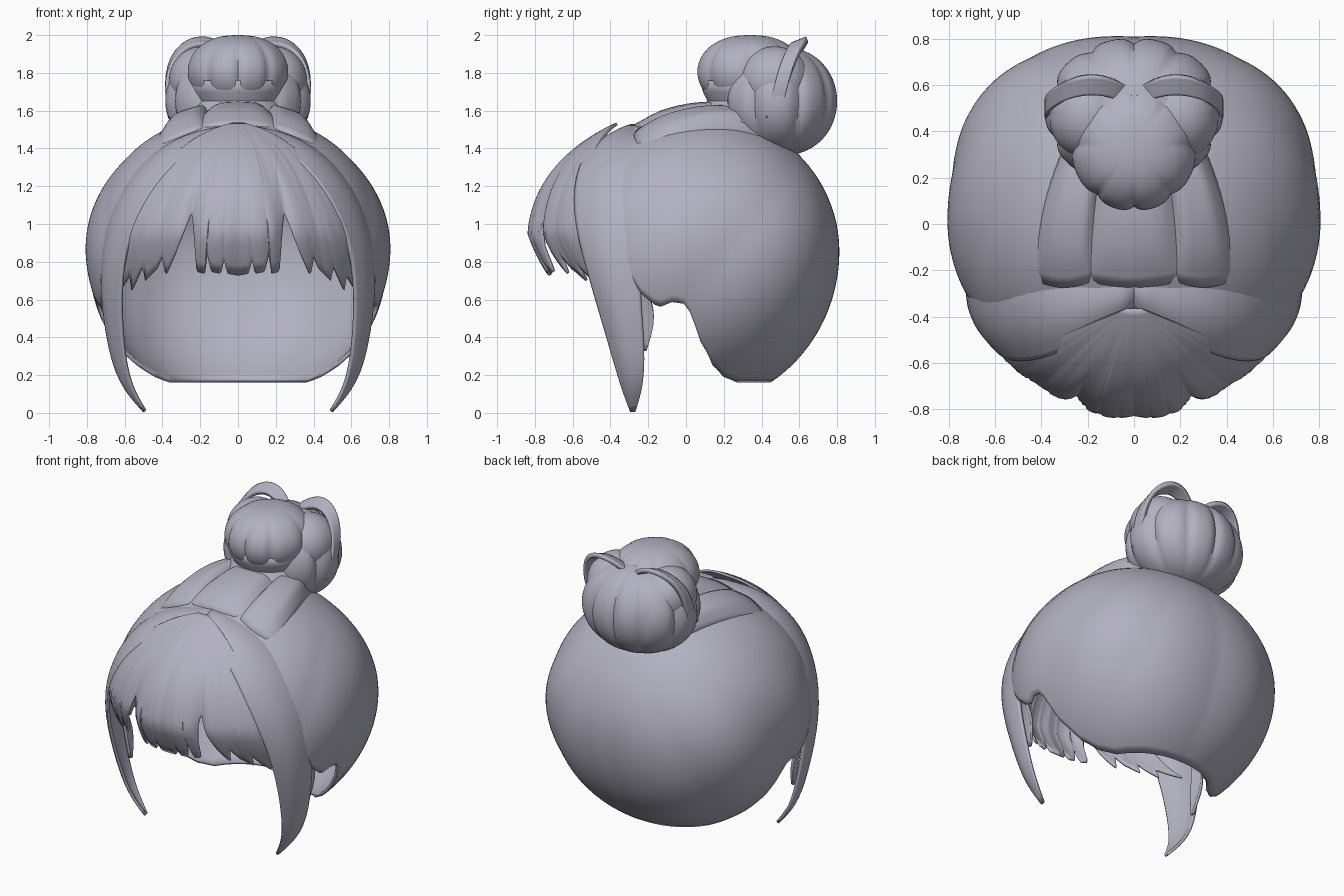
import bpy, bmesh
from math import sin, cos, pi, sqrt, acos, atan2, radians
from mathutils import Vector

cube = bpy.data.objects.get("Cube")
if cube:
    bpy.data.objects.remove(cube, do_unlink=True)

hair = bpy.data.materials.new("lavender grey hair")
hair.use_nodes = True
colour = (0.45, 0.44, 0.53, 1)
hair.diffuse_color = colour
hair.node_tree.nodes["Principled BSDF"].inputs["Base Color"].default_value = colour

CENTRE_Y, CENTRE_Z = 0.05, 0.85
WIDE, DEEP, HIGH, LOW = 0.795, 0.755, 0.73, 0.8


def interp(points, x):
    """Linear interpolation through (x, value) pairs."""
    for (xa, va), (xb, vb) in zip(points, points[1:]):
        if x <= xb:
            return va + (vb - va) * max(0, x - xa) / (xb - xa)
    return points[-1][1]


def surface(name, rows, thickness=0.0, smooth_levels=0):
    """Skin a grid of points into a smooth shaded sheet or closed form."""
    bm = bmesh.new()
    grid = [[bm.verts.new(p) for p in row] for row in rows]
    for r, s in zip(grid, grid[1:]):
        for i in range(len(r) - 1):
            bm.faces.new((r[i], r[i + 1], s[i + 1], s[i]))
    bmesh.ops.remove_doubles(bm, verts=bm.verts, dist=1e-4)
    bmesh.ops.recalc_face_normals(bm, faces=bm.faces)
    mesh = bpy.data.meshes.new(name)
    bm.to_mesh(mesh)
    bm.free()
    mesh.materials.append(hair)
    ob = bpy.data.objects.new(name, mesh)
    bpy.context.collection.objects.link(ob)
    if smooth_levels:
        sub = ob.modifiers.new("smooth", "SUBSURF")
        sub.levels = sub.render_levels = smooth_levels
        sub.boundary_smooth = "PRESERVE_CORNERS"
    if thickness:
        sol = ob.modifiers.new("thickness", "SOLIDIFY")
        sol.thickness, sol.offset = thickness, 0
    bpy.ops.object.select_all(action="DESELECT")
    ob.select_set(True)
    bpy.context.view_layer.objects.active = ob
    bpy.ops.object.shade_smooth_by_angle(angle=radians(50))


# Main cap: folds radiate from the bun, and the hem arches over the ears
hem = [(0, 1.25), (42, 1.22), (55, 1.0), (62, 0.75), (67, 0.64), (74, 0.56), (80, 0.59),
       (86, 0.58), (89, 0.5), (92, 0.39), (100, 0.26), (109, 0.2), (122, 0.17), (180, 0.17)]


def cap_point(deg, t):
    dz = interp(hem, abs(deg)) - CENTRE_Z
    phi = acos(dz / (HIGH if dz > 0 else LOW)) * t
    a = radians(deg)
    x, y, z = sin(phi) * sin(a), -sin(phi) * cos(a), cos(phi)
    across, down = x, 0.77 * y - 0.64 * z
    fold = abs(sin(4.5 * atan2(abs(across), down))) - 0.65
    fullness = 0.055 if abs(deg) > 90 else 0.02
    k = 1 + sin(phi) ** 2 * fullness * sin(2 * a) ** 2
    k += 0.018 * fold * (across ** 2 + down ** 2)
    return (WIDE * k * x, CENTRE_Y + DEEP * k * y, CENTRE_Z + z * (HIGH if z > 0 else LOW))


cap_rows = [[cap_point(-180 + 2.5 * i, j / 40) for i in range(145)] for j in range(41)]
surface("hair_cap", cap_rows, 0.02)


# Raised bands combed from the hairline back to the bun
def crown_band(name, x0, x1, lift):
    rows = []
    for j in range(15):
        t = j / 14
        y = -0.24 + 0.66 * t
        row = []
        for i in range(13):
            u = i / 12
            x = (x0 + (x1 - x0) * u) * (1 - 0.4 * t * t)
            z = CENTRE_Z + HIGH * sqrt(1 - (x / WIDE) ** 2 - ((y - CENTRE_Y) / DEEP) ** 2)
            edge = min(1, 5 * u, 5 * (1 - u), 0.3 + 4 * t)
            row.append((x, y - 0.03 * sin(pi * u), z + edge * (lift + 0.1 * t) - 0.01))
        rows.append(row)
    surface(name, rows, 0.02)


crown_band("crown_band_centre", -0.22, 0.22, 0.015)
for side, s in (("left", 1), ("right", -1)):
    crown_band("crown_band_" + side, 0.17 * s, 0.43 * s, 0.02)

# Fringe: a sheet fanning out from the parting, with a ragged hem
fringe_hem = [(0, 0.73), (0.055, 0.74), (0.075, 0.82), (0.09, 0.74), (0.14, 0.75),
              (0.165, 0.86), (0.175, 0.74), (0.215, 0.75), (0.235, 1.04), (0.25, 1.05),
              (0.30, 0.92), (0.33, 0.84), (0.38, 0.73), (0.40, 0.83), (0.43, 0.76),
              (0.49, 0.7), (0.50, 0.78), (0.56, 0.65), (0.57, 0.73), (0.64, 0.62)]


def fringe_point(u, t):
    end_x = 0.64 * u
    end_z = interp(fringe_hem, abs(end_x))
    a, b, c = (1 - t) ** 2, 2 * t * (1 - t), t * t
    x = a * 0.03 * u + b * 0.85 * end_x + c * end_x
    z = a * 1.53 + b * 1.4 + c * end_z
    depth = 0.85 + 0.015 * t * abs(sin(9 * u)) + 0.04 * sin(pi * t) * (1 - u * u)
    depth += 0.015 * t * min(1, max(0, (0.25 - abs(end_x)) * 20))
    root = max(0.02, 1 - (x / 0.83) ** 2 - ((z - CENTRE_Z) / 0.78) ** 2)
    return (x, CENTRE_Y - depth * sqrt(root) + 0.4 * max(0, 0.95 - z), z)


surface("fringe", [[fringe_point(i / 80 - 1, j / 24) for i in range(161)]
                   for j in range(25)], 0.015)


# Long locks framing the face, and a short wisp behind each
def lock(name, front, back, side, bulge):
    rows = []
    for f, b in zip(front, back):
        f, b = Vector(f), Vector(b)
        row = []
        for i in range(5):
            v = i / 4
            p = f.lerp(b, v)
            out = Vector((p.x, p.y - CENTRE_Y, max(0, p.z - CENTRE_Z))).normalized()
            p += out * bulge * sin(pi * v) * min(1, (f - b).length * 4)
            row.append((p.x * side, p.y, p.z))
        rows.append(row)
    surface(name, rows, 0.018, 2)


lock_front = [(0, -0.35, 1.485), (0.2, -0.5, 1.425), (0.41, -0.59, 1.26), (0.56, -0.59, 1.0),
              (0.625, -0.51, 0.72), (0.61, -0.4, 0.35), (0.57, -0.34, 0.14), (0.49, -0.29, 0.01)]
lock_back = [(0, -0.23, 1.515), (0.28, -0.23, 1.475), (0.52, -0.24, 1.33), (0.7, -0.23, 1.05),
             (0.73, -0.25, 0.7), (0.69, -0.22, 0.4), (0.63, -0.22, 0.16), (0.495, -0.27, 0.01)]
wisp_front = [(0.69, -0.27, 0.7), (0.67, -0.25, 0.5), (0.65, -0.23, 0.33)]
wisp_back = [(0.72, -0.21, 0.66), (0.68, -0.15, 0.51), (0.65, -0.21, 0.33)]
for side, s in (("left", 1), ("right", -1)):
    lock("face_lock_" + side, lock_front, lock_back, s, 0.045)
    lock("wisp_" + side, wisp_front, wisp_back, s, 0.01)


# Bun: softly folded lobes on a short gathered neck
def lobe(name, centre, radii, folds, fold_depth, squareness):
    rows = []
    for j in range(33):
        phi = pi * j / 32
        row = []
        for i in range(97):
            a = 2 * pi * i / 96
            fold = (1 - abs(sin(folds * a / 2 + 0.5 * sin(2 * a)))) ** 2
            k = abs(sin(phi)) ** squareness * (1 - fold_depth * sin(phi) * fold)
            row.append((centre[0] + radii[0] * k * sin(a), centre[1] - radii[1] * k * cos(a),
                        centre[2] + radii[2] * cos(phi)))
        rows.append(row)
    surface(name, rows)


lobe("bun_front_lobe", (0, 0.34, 1.805), (0.275, 0.285, 0.195), 8, 0.07, 0.85)
lobe("bun_back_lobe", (0, 0.48, 1.65), (0.385, 0.325, 0.29), 10, 0.08, 0.85)
for side, s in (("left", 1), ("right", -1)):
    lobe("bun_shoulder_" + side, (0.19 * s, 0.47, 1.76), (0.18, 0.19, 0.18), 4, 0.03, 1)

neck_rows = []
for z, r in ((1.54, 0.3), (1.6, 0.25), (1.65, 0.22), (1.7, 0.245), (1.76, 0.262)):
    neck_rows.append([(r * sin(a), 0.34 - r * cos(a), z)
                      for a in (2 * pi * i / 48 for i in range(49))])
surface("bun_neck", neck_rows, 0.01)

# Looped strands hugging the bun from its middle out to each side
loop_path = [(0.0, 0.53, 1.84), (0.06, 0.58, 1.92), (0.17, 0.61, 1.975), (0.28, 0.59, 1.95),
             (0.355, 0.54, 1.86), (0.38, 0.5, 1.72), (0.35, 0.46, 1.58)]
for side, s in (("left", 1), ("right", -1)):
    rows = [[(x * s, y + w, z + 0.4 * w) for w in (-0.04, 0, 0.04)] for x, y, z in loop_path]
    surface("bun_loop_" + side, rows, 0.03, 2)
